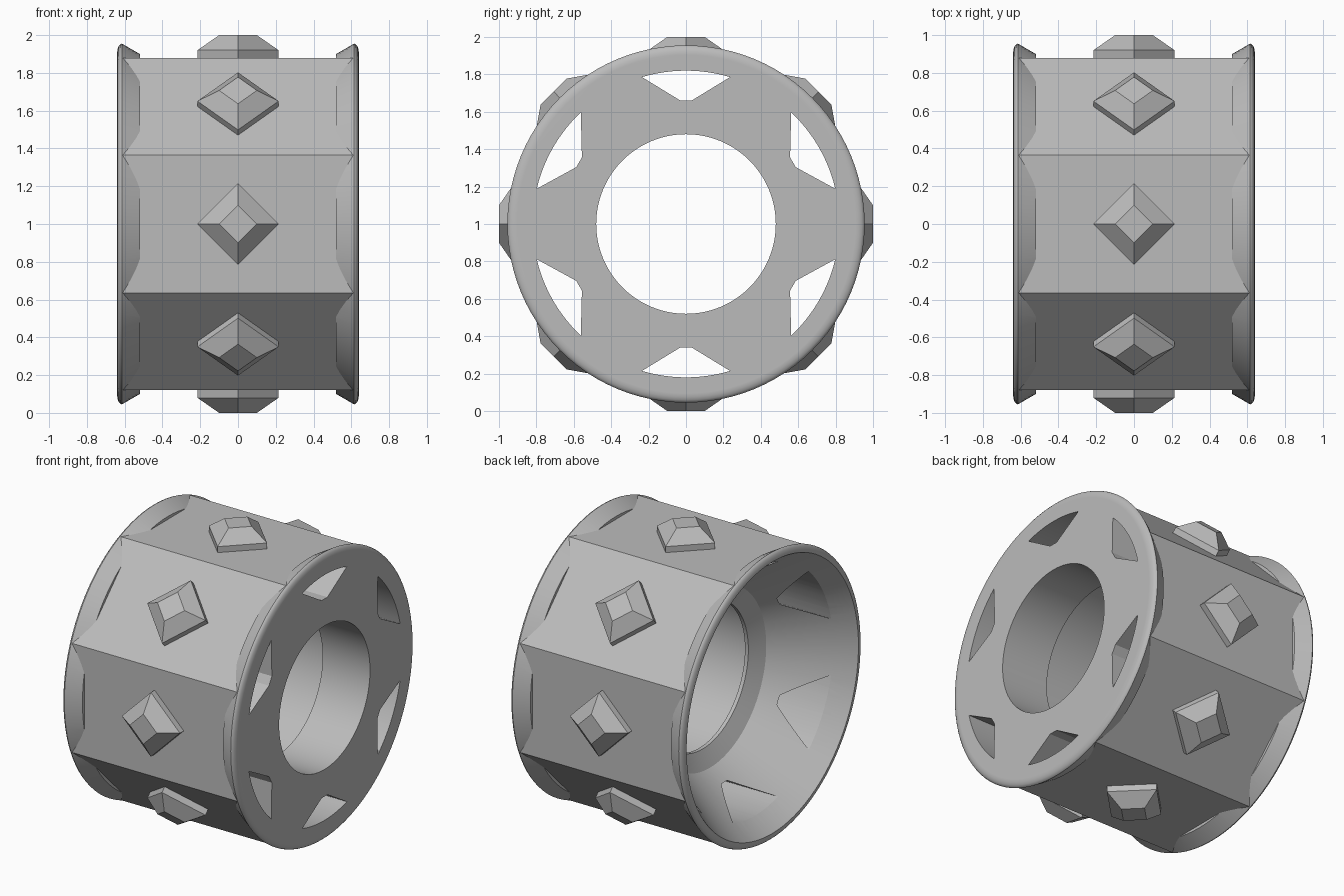
import bpy, bmesh, math
from mathutils import Matrix

if "Cube" in bpy.data.objects:
    bpy.data.objects.remove(bpy.data.objects["Cube"])

CENTRE = Matrix.Translation((0, 0, 1))
SEGMENTS = 96

grey = bpy.data.materials.new("plain grey")
grey.use_nodes = True
colour = (0.5, 0.5, 0.5, 1)
grey.diffuse_color = colour
grey.node_tree.nodes["Principled BSDF"].inputs["Base Color"].default_value = colour


def make_object(name, bm):
    bmesh.ops.recalc_face_normals(bm, faces=bm.faces)
    mesh = bpy.data.meshes.new(name)
    bm.to_mesh(mesh)
    bm.free()
    mesh.materials.append(grey)
    obj = bpy.data.objects.new(name, mesh)
    obj.matrix_world = CENTRE
    bpy.context.collection.objects.link(obj)
    return obj


def loft(name, rings):
    """Closed solid through rings that have equal point counts."""
    bm = bmesh.new()
    loops = [[bm.verts.new(p) for p in ring] for ring in rings]
    n = len(loops[0])
    for a, b in zip(loops, loops[1:]):
        for i in range(n):
            j = (i + 1) % n
            bm.faces.new((a[i], a[j], b[j], b[i]))
    bm.faces.new(loops[0])
    bm.faces.new(loops[-1])
    return make_object(name, bm)


def circle(x, radius, sides, phase=0):
    angles = [phase + math.tau * i / sides for i in range(sides)]
    return [(x, radius * math.cos(a), radius * math.sin(a)) for a in angles]


def lathe(name, profile, sides=SEGMENTS, phase=0):
    return loft(name, [circle(x, r, sides, phase) for x, r in profile])


def combine(obj, other, operation):
    """Apply a boolean and discard the second solid."""
    mod = obj.modifiers.new("cut", 'BOOLEAN')
    mod.operation = operation
    mod.solver = 'EXACT'
    mod.object = other
    bpy.context.view_layer.update()
    graph = bpy.context.evaluated_depsgraph_get()
    mesh = bpy.data.meshes.new_from_object(obj.evaluated_get(graph))
    obj.modifiers.clear()
    obj.data = mesh
    bpy.data.objects.remove(other)


# Octagonal barrel
APOTHEM = 0.88
eighth = math.tau / 8
corner = APOTHEM / math.cos(eighth / 2)
wheel = lathe("wheel_body", [(-0.61, corner), (0.61, corner)], 8, eighth / 2)

# Flared flanges with a rounded outer lip
flange = [(0.4, 0.8), (0.52, 0.8), (0.52, 0.9), (0.615, 0.955),
          (0.624, 0.951), (0.632, 0.941), (0.638, 0.925), (0.64, 0.905)]
for side in (-1, 1):
    combine(wheel, lathe("flange", [(side * x, r) for x, r in flange]), 'UNION')

# Hub bore opening into a dished side, with a thin inner lip
bore = [(0.7, 0.48), (0.29, 0.48), (0.29, 0.59), (-0.1, 0.59),
        (-0.1, 0.48), (-0.125, 0.48), (-0.18, 0.59), (-0.63, 0.9), (-0.7, 0.95)]
combine(wheel, lathe("bore", bore), 'DIFFERENCE')

# Six curved triangular windows running through the wheel
half = math.radians(16.7)
outline = [(-0.03, 0.66), (0.03, 0.66)]
for i in range(13):
    a = half - 2 * half * i / 12
    outline.append((0.82 * math.sin(a), 0.82 * math.cos(a)))
for k in range(6):
    turn = Matrix.Rotation(k * math.tau / 6, 4, 'X')
    window = loft("window", [[turn @ Matrix.Translation((x, y, z)).to_translation()
                              for y, z in outline] for x in (-0.8, 0.8)])
    combine(wheel, window, 'DIFFERENCE')

# Smooth the round surfaces and keep the flat ones crisp
bpy.ops.object.select_all(action='DESELECT')
wheel.select_set(True)
bpy.context.view_layer.objects.active = wheel
bpy.ops.object.shade_smooth_by_angle(angle=math.radians(28))
normals = wheel.modifiers.new("flat face normals", 'WEIGHTED_NORMAL')
normals.keep_sharp = True

# One diamond stud on each barrel face
stud_levels = [(0.86, 0.215), (0.92, 0.215), (1.0, 0.1)]
diamond = [(1, 0), (0, 1), (-1, 0), (0, -1)]
for k in range(8):
    stud = loft(f"tread_stud_{k + 1}",
                [[(s * x, s * y, z) for x, y in diamond] for z, s in stud_levels])
    stud.matrix_world = CENTRE @ Matrix.Rotation(k * eighth, 4, 'X')
